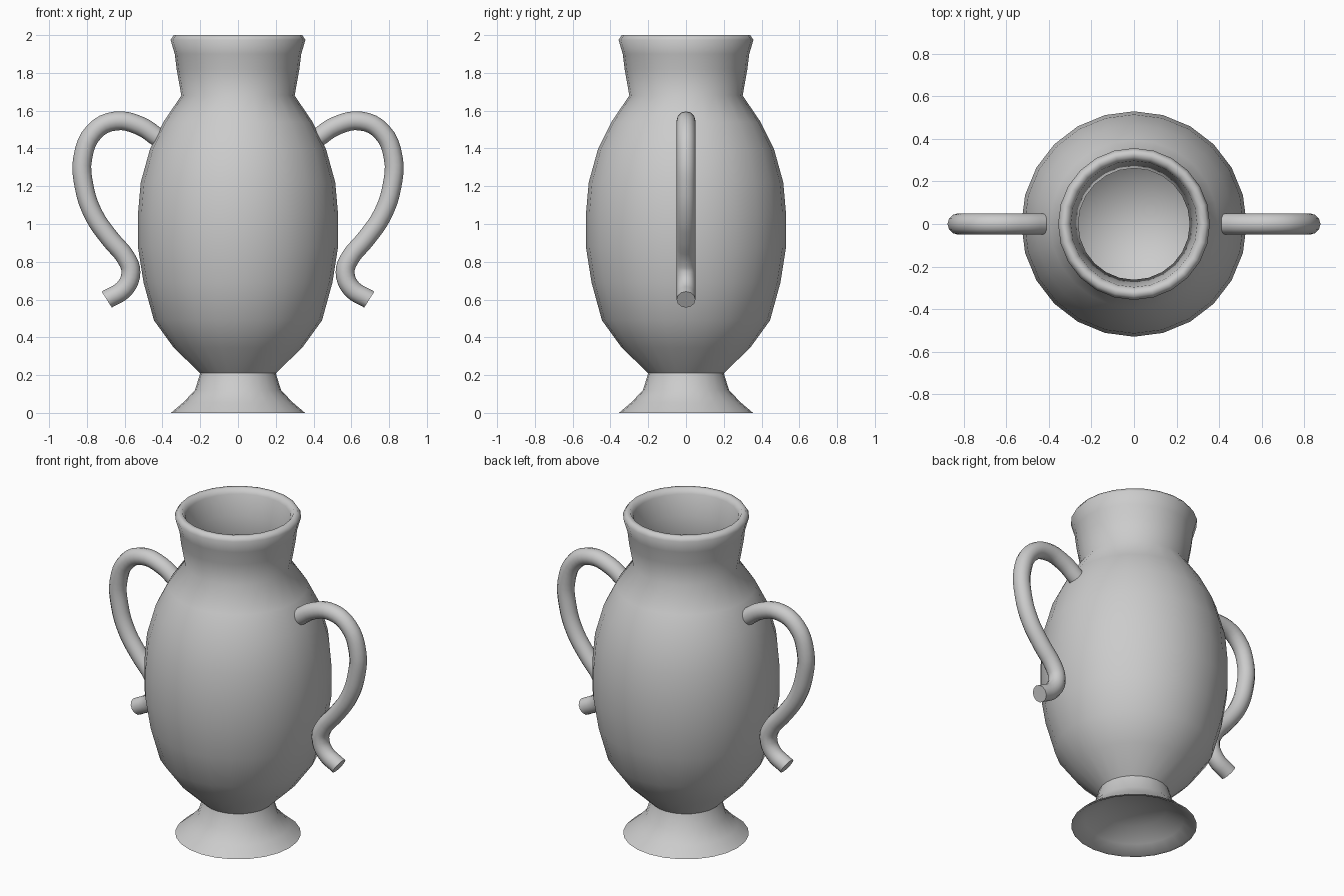
import bpy, bmesh, math

if "Cube" in bpy.data.objects:
    bpy.data.objects.remove(bpy.data.objects["Cube"])


def smooth(obj, angle):
    bpy.ops.object.select_all(action='DESELECT')
    obj.select_set(True)
    bpy.context.view_layer.objects.active = obj
    bpy.ops.object.shade_smooth_by_angle(angle=math.radians(angle))


def lathe(name, profile, sides=24):
    bm = bmesh.new()
    verts = [bm.verts.new((r, 0, z)) for r, z in profile]
    edges = [bm.edges.new(p) for p in zip(verts, verts[1:])]
    bmesh.ops.spin(bm, geom=verts + edges, cent=(0, 0, 0), axis=(0, 0, 1),
                   angle=math.tau, steps=sides, use_duplicate=False)
    bmesh.ops.remove_doubles(bm, verts=bm.verts, dist=0.0005)
    bmesh.ops.recalc_face_normals(bm, faces=bm.faces)
    mesh = bpy.data.meshes.new(name)
    bm.to_mesh(mesh)
    bm.free()
    obj = bpy.data.objects.new(name, mesh)
    bpy.context.collection.objects.link(obj)
    smooth(obj, 60)


def handle(name, side):
    path = [(0.42, 1.455), (0.52, 1.52), (0.65, 1.545), (0.76, 1.49),
            (0.822, 1.35), (0.815, 1.2), (0.765, 1.05), (0.68, 0.925),
            (0.59, 0.815), (0.567, 0.745), (0.60, 0.66), (0.695, 0.60)]
    curve = bpy.data.curves.new(name, 'CURVE')
    curve.dimensions = '3D'
    curve.bevel_depth = 0.05
    curve.bevel_resolution = 4
    curve.use_fill_caps = True
    curve.resolution_u = 4
    spline = curve.splines.new('BEZIER')
    spline.bezier_points.add(len(path) - 1)
    for point, (x, z) in zip(spline.bezier_points, path):
        point.co = (side * x, 0, z)
        point.handle_left_type = point.handle_right_type = 'AUTO'
    obj = bpy.data.objects.new(name, curve)
    bpy.context.collection.objects.link(obj)
    bpy.ops.object.select_all(action='DESELECT')
    obj.select_set(True)
    bpy.context.view_layer.objects.active = obj
    bpy.ops.object.convert(target='MESH')
    smooth(bpy.context.object, 50)


# Vase: hollow underside, flared foot, belly, neck, rim and inner wall
underside = [(0, 0.12), (0.18, 0.10), (0.28, 0.04), (0.34, 0)]
outside = [(0.355, 0), (0.29, 0.055), (0.228, 0.12), (0.20, 0.21),
           (0.34, 0.345), (0.445, 0.49), (0.50, 0.69), (0.53, 0.88),
           (0.53, 1.05), (0.515, 1.22), (0.465, 1.40), (0.395, 1.54),
           (0.30, 1.68), (0.325, 1.82), (0.335, 1.90), (0.357, 1.975),
           (0.34, 2.0)]
inside = [(0.315, 2.0), (0.297, 1.97), (0.28, 1.84), (0.262, 1.68),
          (0.36, 1.53), (0.435, 1.39), (0.485, 1.22), (0.505, 1.05),
          (0.505, 0.88), (0.475, 0.70), (0.42, 0.51), (0.32, 0.37),
          (0.18, 0.25), (0, 0.22)]
lathe("vase_body", underside + outside + inside)

# Pair of S-shaped handles
for name, side in (("handle_right", 1), ("handle_left", -1)):
    handle(name, side)
